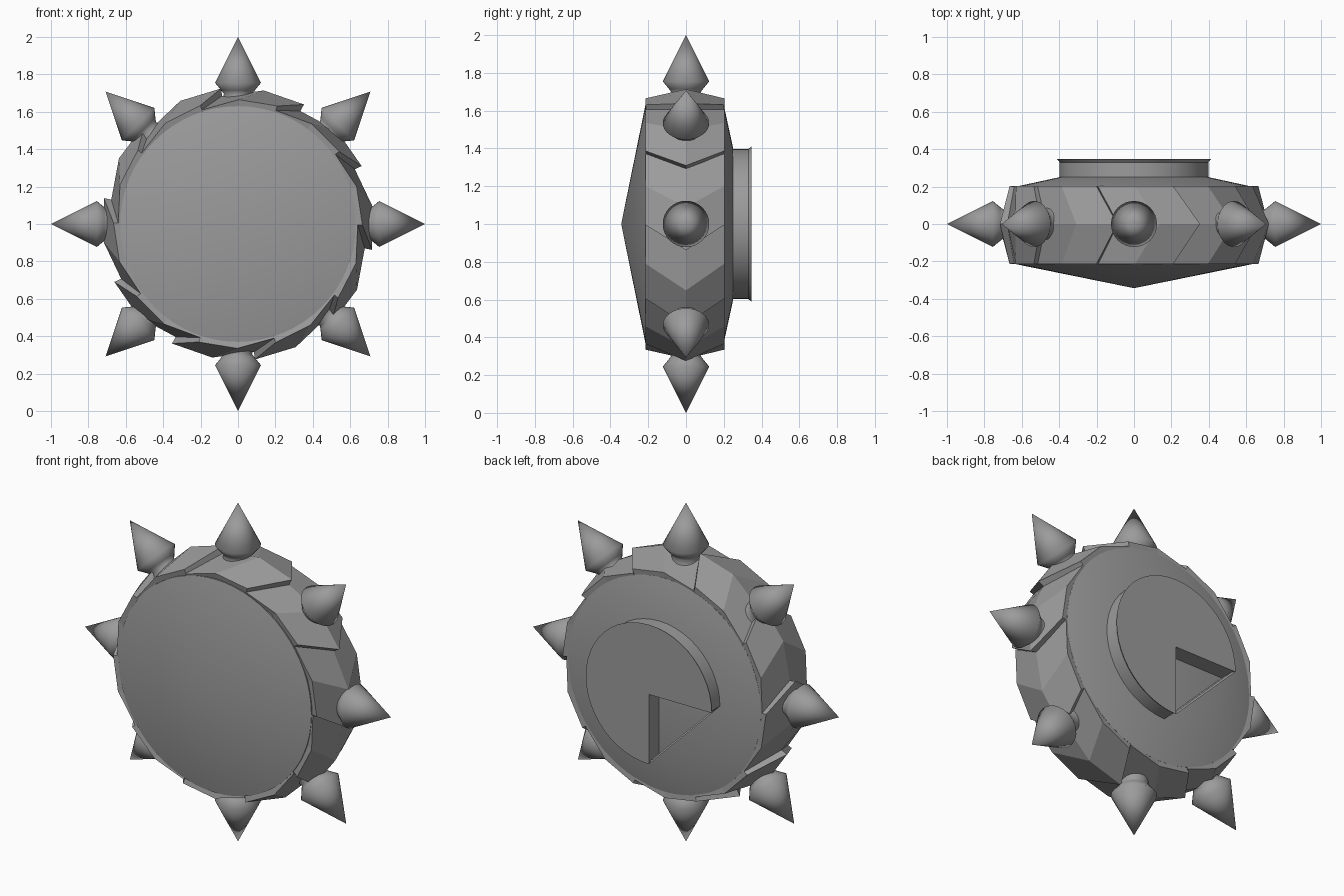
import bpy, bmesh
from math import sin, cos, pi, radians
from mathutils import Matrix, Vector

cube = bpy.data.objects.get("Cube")
if cube:
    bpy.data.objects.remove(cube)

metal = bpy.data.materials.new("grey metal")
metal.use_nodes = True
grey = (0.33, 0.33, 0.33, 1)
metal.diffuse_color = grey
metal.node_tree.nodes["Principled BSDF"].inputs["Base Color"].default_value = grey

CENTRE = Vector((0, 0, 1))


def finish(name, bm, smooth=None):
    bmesh.ops.recalc_face_normals(bm, faces=bm.faces[:])
    mesh = bpy.data.meshes.new(name)
    bm.to_mesh(mesh)
    bm.free()
    mesh.materials.append(metal)
    ob = bpy.data.objects.new(name, mesh)
    ob.location = CENTRE
    bpy.context.collection.objects.link(ob)
    if smooth:
        bpy.ops.object.select_all(action="DESELECT")
        ob.select_set(True)
        bpy.context.view_layer.objects.active = ob
        bpy.ops.object.shade_smooth_by_angle(angle=radians(smooth))
    return ob


def lathe(bm, profile, sides):
    """Spin (radius, height) points around the z axis."""
    verts = [bm.verts.new((r, 0, h)) for r, h in profile]
    edges = [bm.edges.new(pair) for pair in zip(verts, verts[1:])]
    bmesh.ops.spin(bm, geom=verts + edges, cent=(0, 0, 0), axis=(0, 0, 1),
                   angle=2 * pi, steps=sides, use_duplicate=False)
    bmesh.ops.remove_doubles(bm, verts=bm.verts[:], dist=0.0005)


def polar(r, degrees, y):
    a = radians(degrees)
    return Vector((r * cos(a), y, r * sin(a)))


# Wheel body: shallow cone at the front, sloped shoulder at the back
bm = bmesh.new()
lathe(bm, [(0, 0.343), (0.63, 0.215), (0.63, -0.2), (0.4, -0.25), (0, -0.25)], 64)
bmesh.ops.rotate(bm, verts=bm.verts[:], matrix=Matrix.Rotation(pi / 2, 3, "X"))
finish("wheel_body", bm, 25)

# Ratchet tread: ten chevron plates, each rising to a step at its clockwise end
bm = bmesh.new()
SECTIONS = [(0, 0.665, 0.73), (18, 0.665, 0.727), (36, 0.64, 0.69)]
SWEEP = 10.5
for i in range(10):
    start = 35.6 + 36 * i
    rings = []
    for turn, edge_r, ridge_r in SECTIONS:
        a = start + turn
        loop = [polar(edge_r, a, -0.215), polar(ridge_r, a - SWEEP, 0),
                polar(edge_r, a, 0.203), polar(0.6, a, 0.195),
                polar(0.6, a - SWEEP, 0), polar(0.6, a, -0.2)]
        rings.append([bm.verts.new(p) for p in loop])
    for low, high in zip(rings, rings[1:]):
        for k in range(6):
            n = (k + 1) % 6
            bm.faces.new((low[k], low[n], high[n], high[k]))
    for ring in (rings[0], rings[-1]):
        bm.faces.new((ring[0], ring[1], ring[4], ring[5]))
        bm.faces.new((ring[1], ring[2], ring[3], ring[4]))
finish("chevron_tread", bm)

# Spikes with a flared foot and pinched neck
bm = bmesh.new()
lathe(bm, [(0, 1), (0.123, 0.755), (0.09, 0.715), (0.075, 0.695),
           (0.085, 0.67), (0.095, 0.6)], 32)
spike = finish("spike_1", bm, 120)
for i in range(1, 8):
    copy = spike.copy()
    copy.name = f"spike_{i + 1}"
    copy.rotation_euler.y = i * pi / 4
    bpy.context.collection.objects.link(copy)

# Hub at the back: three quarter drum with a flared lip, closed by a chord
bm = bmesh.new()
ARC = [-90 + 270 * i / 36 for i in range(37)]
rings = [[bm.verts.new(polar(r, a, y)) for a in ARC]
         for r, y in ((0.397, 0.24), (0.397, 0.33), (0.412, 0.347))]
for low, high in zip(rings, rings[1:]):
    for k in range(len(ARC)):
        n = (k + 1) % len(ARC)
        bm.faces.new((low[k], low[n], high[n], high[k]))

# Hub cap as a fan around the middle, leaving a triangular notch
rim = rings[-1]
middle = bm.verts.new((0, 0.347, 0))
for a, b in zip(rim, rim[1:]):
    bm.faces.new((middle, a, b))

# Straight walls inside the notch
floor = bm.verts.new((0, 0.24, 0))
bm.faces.new((middle, rim[0], rings[1][0], rings[0][0], floor))
bm.faces.new((middle, rim[-1], rings[1][-1], rings[0][-1], floor))
finish("hub", bm, 30)
